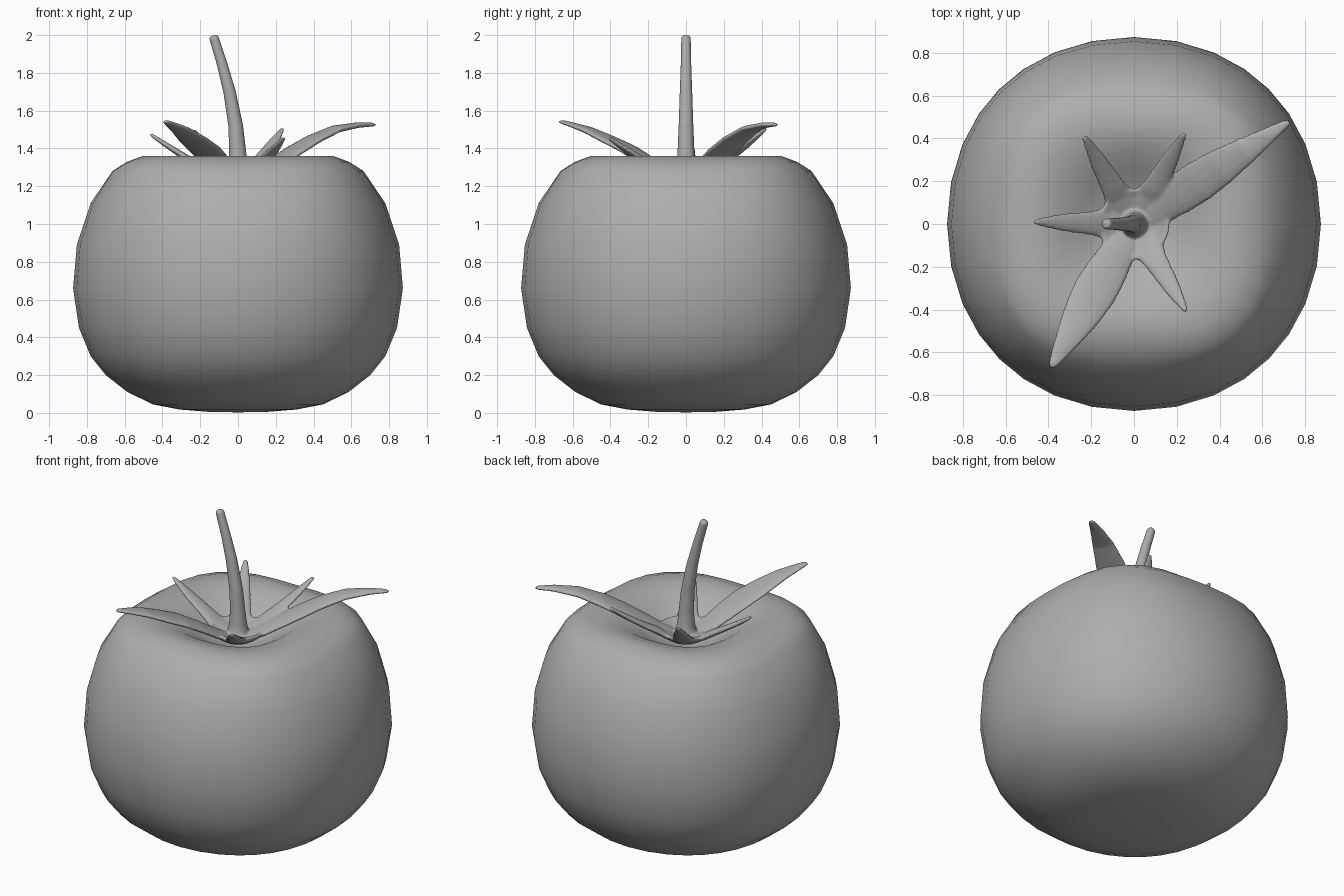
import bpy, bmesh, math
from mathutils import Vector

if "Cube" in bpy.data.objects:
    bpy.data.objects.remove(bpy.data.objects["Cube"])

grey = bpy.data.materials.new("dark_grey")
grey.diffuse_color = (0.42, 0.42, 0.42, 1)
grey.use_nodes = True
grey.node_tree.nodes["Principled BSDF"].inputs["Base Color"].default_value = grey.diffuse_color


def circle(n):
    return [2 * math.pi * j / n for j in range(n)]


def make_object(name, rings):
    """Skin a list of equal closed rings and cap both ends."""
    n = len(rings[0])
    verts = [v for ring in rings for v in ring]
    faces = [(i * n + j, i * n + (j + 1) % n, (i + 1) * n + (j + 1) % n, (i + 1) * n + j)
             for i in range(len(rings) - 1) for j in range(n)]
    faces.append(tuple(reversed(range(n))))
    faces.append(tuple(range(len(verts) - n, len(verts))))
    mesh = bpy.data.meshes.new(name)
    mesh.from_pydata(verts, [], faces)
    bm = bmesh.new()
    bm.from_mesh(mesh)
    bmesh.ops.recalc_face_normals(bm, faces=bm.faces)
    bm.to_mesh(mesh)
    bm.free()
    mesh.materials.append(grey)
    mesh.shade_smooth()
    obj = bpy.data.objects.new(name, mesh)
    bpy.context.collection.objects.link(obj)
    return obj


# Fruit: 32-sided turned profile (radius, height, squareness), squarer at the rim
profile = [(0.01, 0.003, 0), (0.16, 0.006, 0), (0.31, 0.018, 0), (0.45, 0.045, 0.01),
           (0.585, 0.11, 0.02), (0.70, 0.20, 0.025), (0.78, 0.30, 0.02), (0.842, 0.45, 0.02),
           (0.873, 0.66, 0.02), (0.853, 0.89, 0.025), (0.78, 1.11, 0.045), (0.665, 1.28, 0.09),
           (0.59, 1.328, 0.14), (0.50, 1.36, 0.17), (0.42, 1.356, 0.13), (0.34, 1.328, 0.08),
           (0.25, 1.272, 0.04), (0.15, 1.21, 0), (0.01, 1.17, 0)]
rings = []
for r, z, k in profile:
    ring = []
    for a in circle(32):
        a += math.radians(2.4) * math.sin(4 * a)
        rad = r * (1 + k * math.sin(2 * a) ** 2)
        ring.append((rad * math.cos(a), rad * math.sin(a), z))
    rings.append(ring)
make_object("fruit_body", rings)

# Stem: bent tube that flares into the leaf crown
stem = [(0, 1.21, 0.075), (0, 1.25, 0.066), (0, 1.30, 0.054), (-0.002, 1.38, 0.046),
        (-0.012, 1.52, 0.040), (-0.045, 1.70, 0.034), (-0.085, 1.85, 0.029),
        (-0.128, 1.987, 0.026), (-0.131, 1.999, 0.020)]
rings = []
for i, (x, z, r) in enumerate(stem):
    lo, hi = stem[max(i - 1, 0)], stem[min(i + 1, len(stem) - 1)]
    t = Vector((hi[0] - lo[0], 0, hi[1] - lo[1])).normalized()
    side = Vector((t.z, 0, -t.x))
    rings.append([Vector((x, 0, z)) + side * r * math.cos(a) + Vector((0, r * math.sin(a), 0))
                  for a in circle(16)])
stalk = make_object("stem_and_leaves", rings)
parts = [stalk]

# Leaf crown: shallow dish joining the leaves
dish = [(0.01, 1.20), (0.08, 1.21), (0.13, 1.24), (0.165, 1.275), (0.17, 1.287),
        (0.155, 1.29), (0.11, 1.262), (0.07, 1.25), (0.01, 1.25)]
parts.append(make_object("leaf_crown", [[(r * math.cos(a), r * math.sin(a), z)
                                         for a in circle(24)] for r, z in dish]))


def leaf(name, tip, path):
    """Lofted blade towards tip; path = (radius, height, half width, half thickness)."""
    d = Vector((tip[0], tip[1], 0)).normalized()
    side = Vector((-d.y, d.x, 0))
    rings = []
    for i, (r, z, w, h) in enumerate(path):
        lo, hi = path[max(i - 1, 0)], path[min(i + 1, len(path) - 1)]
        t = (d * (hi[0] - lo[0]) + Vector((0, 0, hi[1] - lo[1]))).normalized()
        up = t.cross(side)
        c = d * r + Vector((0, 0, z))
        rings.append([c + side * w * math.cos(a) + up * h * math.sin(a) for a in circle(12)])
    parts.append(make_object(name, rings))


# Two long leaves
leaf("long_leaf_right", (0.72, 0.475),
     [(0.06, 1.235, 0.075, 0.02), (0.15, 1.275, 0.085, 0.023), (0.24, 1.325, 0.095, 0.024),
      (0.36, 1.39, 0.10, 0.024), (0.48, 1.45, 0.09, 0.023), (0.62, 1.503, 0.067, 0.02),
      (0.76, 1.524, 0.04, 0.015), (0.85, 1.526, 0.022, 0.011), (0.87, 1.526, 0.012, 0.008)])
leaf("long_leaf_front", (-0.385, -0.665),
     [(0.06, 1.235, 0.075, 0.02), (0.15, 1.28, 0.085, 0.023), (0.25, 1.34, 0.10, 0.023),
      (0.36, 1.40, 0.107, 0.022), (0.48, 1.45, 0.094, 0.021), (0.60, 1.498, 0.067, 0.018),
      (0.70, 1.526, 0.042, 0.013), (0.758, 1.54, 0.023, 0.011), (0.774, 1.542, 0.012, 0.008)])

# Four short leaves
for i, (tx, ty, tz) in enumerate([(-0.465, 0.01, 1.475), (-0.233, 0.41, 1.495),
                                  (0.237, 0.425, 1.505), (0.243, -0.407, 1.455)]):
    s, f = math.hypot(tx, ty) / 0.47, (tz - 1.235) / 0.26
    leaf("short_leaf_%d" % (i + 1), (tx, ty),
         [(r, 1.235 + dz * f, w, h) for r, dz, w, h in
          [(0.06, 0, 0.08, 0.018), (0.14, 0.035, 0.075, 0.02), (0.19, 0.07, 0.06, 0.02),
           (0.26 * s, 0.115, 0.051, 0.018), (0.34 * s, 0.168, 0.042, 0.016),
           (0.41 * s, 0.217, 0.028, 0.013), (0.46 * s, 0.254, 0.016, 0.010),
           (0.472 * s, 0.26, 0.010, 0.007)]])

# Fuse stem, crown and leaves into one smooth skin
with bpy.context.temp_override(active_object=stalk, object=stalk, selected_objects=parts,
                               selected_editable_objects=parts):
    bpy.ops.object.join()
fuse = stalk.modifiers.new("fuse", 'REMESH')
fuse.mode = 'VOXEL'
fuse.voxel_size = 0.008
fuse.use_smooth_shade = True
soften = stalk.modifiers.new("soften", 'SMOOTH')
soften.factor = 0.5
soften.iterations = 6
